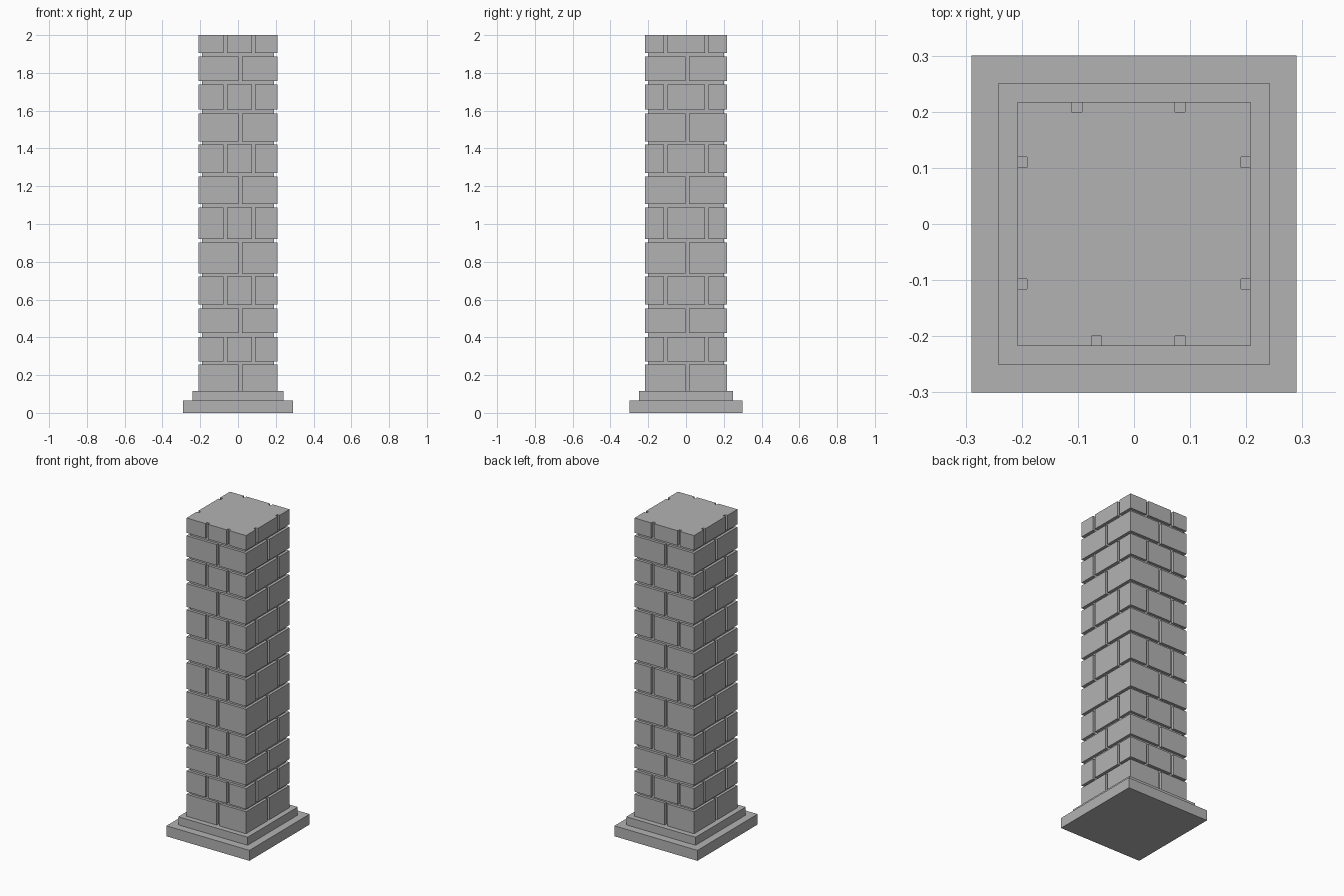
import bpy, bmesh
from mathutils import Vector

if "Cube" in bpy.data.objects:
    bpy.data.objects.remove(bpy.data.objects["Cube"])

stone = bpy.data.materials.new("grey stone")
stone.diffuse_color = (0.45, 0.45, 0.45, 1)
stone.use_nodes = True
stone.node_tree.nodes["Principled BSDF"].inputs["Base Color"].default_value = stone.diffuse_color

HX, HY = 0.208, 0.217      # half sizes of the brick faces
DEPTH, GAP = 0.017, 0.018  # joint depth and width


def prism(name, outline, z0, z1):
    bm = bmesh.new()
    face = bm.faces.new([bm.verts.new((x, y, z0)) for x, y in outline])
    ext = bmesh.ops.extrude_face_region(bm, geom=[face])
    for v in ext["geom"]:
        if isinstance(v, bmesh.types.BMVert):
            v.co.z = z1
    bmesh.ops.recalc_face_normals(bm, faces=bm.faces[:])
    mesh = bpy.data.meshes.new(name)
    bm.to_mesh(mesh)
    bm.free()
    mesh.materials.append(stone)
    ob = bpy.data.objects.new(name, mesh)
    bpy.context.collection.objects.link(ob)


def rect(hx, hy):
    return [(-hx, -hy), (hx, -hy), (hx, hy), (-hx, hy)]


def notched(joints):
    """Rectangle with a square notch at each vertical joint of its four sides."""
    corners = [Vector(c) for c in rect(HX, HY)]
    pts = []
    for i, side in enumerate(joints):
        a, b = corners[i], corners[(i + 1) % 4]
        d = (b - a).normalized()
        inward = Vector((-d.y, d.x)) * DEPTH
        mid = (a + b) / 2
        pts.append(a)
        sign = 1 if i < 2 else -1
        for j in sorted(sign * t for t in side):
            p, q = mid + d * (j - GAP / 2), mid + d * (j + GAP / 2)
            pts += [p, p + inward, q + inward, q]
    return pts


# Stepped base
prism("base_slab", rect(0.29, 0.30), 0, 0.066)
prism("base_step", rect(0.242, 0.25), 0.066, 0.117)

# Joint positions on the front, right, back and left sides
two = notched([[0.012], [0.006], [-0.012], [-0.006]])
three = notched([[-0.067, 0.082], [-0.107, 0.11],
                 [-0.102, 0.082], [-0.107, 0.11]])

# Brick courses of uneven height with recessed mortar between
courses = [(0.117, 0.256), (0.272, 0.403), (0.423, 0.553), (0.573, 0.721),
           (0.738, 0.903), (0.921, 1.087), (1.105, 1.251), (1.27, 1.42),
           (1.438, 1.586), (1.605, 1.739), (1.756, 1.888), (1.906, 2.0)]
for i, (z0, z1) in enumerate(courses):
    prism(f"brick_course_{i + 1}", three if i % 2 else two, z0, z1)
    if i + 1 < len(courses):
        prism(f"mortar_{i + 1}", rect(HX - DEPTH, HY - DEPTH), z1, courses[i + 1][0])
